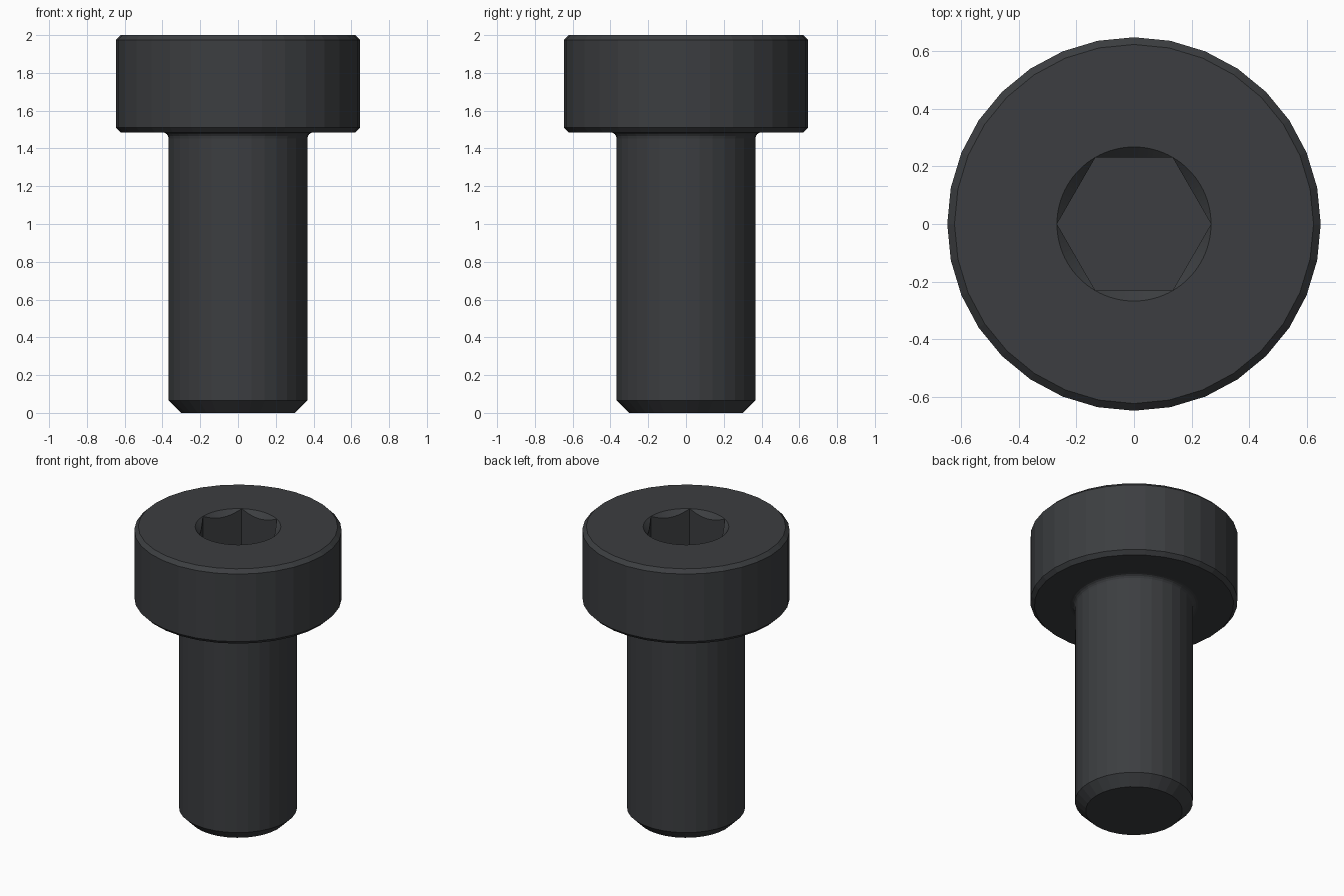
import bpy, bmesh
from math import sin, cos, pi, radians

if "Cube" in bpy.data.objects:
    bpy.data.objects.remove(bpy.data.objects["Cube"])

SIDES = 32            # outer facets
FINE = SIDES * 3      # socket samples, 16 per hex side
SOCKET_R = 0.267      # hex corner radius = rim circle radius
FLOOR_Z = 1.72

bm = bmesh.new()


def ring(n, radius, height):
    """Closed ring; radius and height are functions of the angle."""
    verts = []
    for i in range(n):
        a = 2 * pi * i / n
        r = radius(a)
        verts.append(bm.verts.new((r * cos(a), r * sin(a), height(a))))
    return verts


def skin(lower, upper):
    n = len(lower)
    for i in range(n):
        j = (i + 1) % n
        bm.faces.new((lower[i], lower[j], upper[j], upper[i]))


def hex_radius(a):
    return SOCKET_R * cos(pi / 6) / cos(a % (pi / 3) - pi / 6)


# Outer profile: tip chamfer, shank, fillet under the head, chamfered head
fillet = [(0.40 - 0.032 * cos(radians(t)), 1.453 + 0.032 * sin(radians(t)))
          for t in (0, 22.5, 45, 67.5, 90)]
profile = [(0.302, 0), (0.368, 0.066)] + fillet + [
    (0.622, 1.485), (0.647, 1.51), (0.647, 1.975), (0.622, 2.0)]
rings = [ring(SIDES, lambda a, r=r: r, lambda a, z=z: z) for r, z in profile]
for lower, upper in zip(rings, rings[1:]):
    skin(lower, upper)
bm.faces.new(rings[0][::-1])

# Hex socket: round rim, conical countersink meeting the flats, walls, floor
rim = ring(FINE, lambda a: SOCKET_R, lambda a: 2.0)
scallop = ring(FINE, hex_radius, lambda a: 2.0 - (SOCKET_R - hex_radius(a)) * 0.95)
floor = ring(FINE, hex_radius, lambda a: FLOOR_Z)
skin(rim, scallop)
skin(scallop, floor)
bm.faces.new(floor)

# Flat top of the head between the outer chamfer and the socket rim
top = rings[-1]
for i in range(SIDES):
    inner = [rim[(3 * i + k) % FINE] for k in (3, 2, 1, 0)]
    bm.faces.new([top[i], top[(i + 1) % SIDES]] + inner)

bmesh.ops.remove_doubles(bm, verts=bm.verts, dist=1e-5)
bmesh.ops.recalc_face_normals(bm, faces=bm.faces)

mesh = bpy.data.meshes.new("socket_head_screw")
bm.to_mesh(mesh)
bm.free()
screw = bpy.data.objects.new("socket_head_screw", mesh)
bpy.context.collection.objects.link(screw)

# Dark oxide steel
steel = bpy.data.materials.new("black_steel")
steel.diffuse_color = (0.045, 0.048, 0.052, 1)
steel.use_nodes = True
steel.node_tree.nodes["Principled BSDF"].inputs["Base Color"].default_value = steel.diffuse_color
mesh.materials.append(steel)
